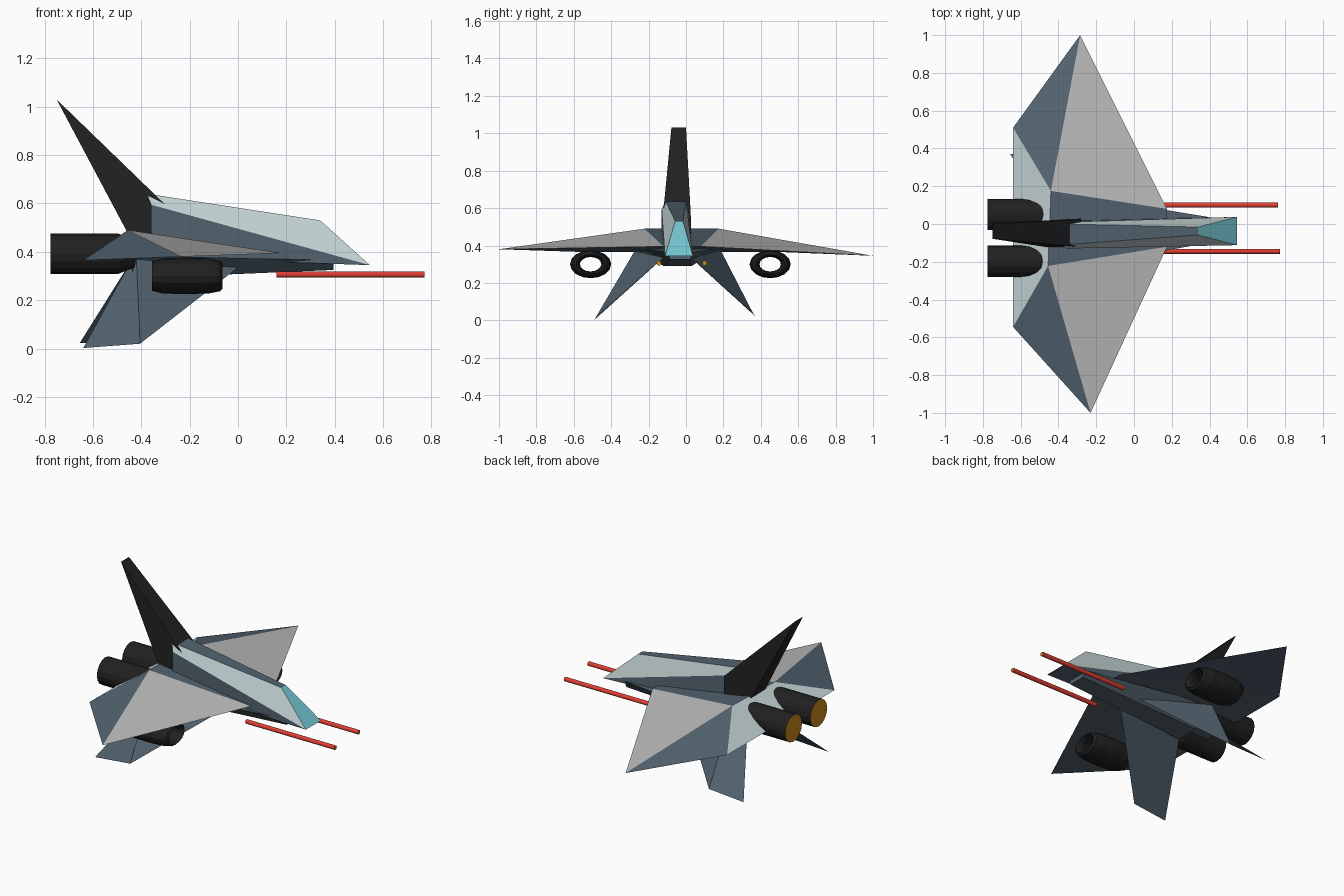
import bpy, bmesh
from math import sin, cos, tau

if "Cube" in bpy.data.objects:
    bpy.data.objects.remove(bpy.data.objects["Cube"])

COLORS = {
    "slate": (0.085, 0.125, 0.16), "grey": (0.5, 0.5, 0.5), "pale": (0.55, 0.65, 0.66),
    "teal": (0.18, 0.58, 0.65), "black": (0.015, 0.015, 0.015),
    "red": (0.75, 0.05, 0.035), "amber": (0.6, 0.25, 0.01),
}
MATS = {}
for key, rgb in COLORS.items():
    MATS[key] = bpy.data.materials.new(key)
    MATS[key].diffuse_color = (*rgb, 1)


def shell(name, verts, faces):
    """Flat-faced closed solid; faces are (colour, vertex indices...)."""
    me = bpy.data.meshes.new(name)
    names = list(dict.fromkeys(f[0] for f in faces))
    for n in names:
        me.materials.append(MATS[n])
    bm = bmesh.new()
    vs = [bm.verts.new(v) for v in verts]
    for col, *idx in faces:
        bm.faces.new([vs[i] for i in idx]).material_index = names.index(col)
    bmesh.ops.recalc_face_normals(bm, faces=bm.faces)
    bm.to_mesh(me)
    bm.free()
    ob = bpy.data.objects.new(name, me)
    bpy.context.collection.objects.link(ob)
    return ob


def lathe(name, profile, y, z, col, caps=None, flat=1.0, n=16):
    """Turn an (x, radius) profile around a line along x; no caps = closed ring."""
    verts = [(x, y + r * cos(tau * k / n), z + flat * r * sin(tau * k / n))
             for x, r in profile for k in range(n)]
    m = len(profile)
    faces = [(col, i * n + k, i * n + (k + 1) % n,
              (i + 1) % m * n + (k + 1) % n, (i + 1) % m * n + k)
             for i in range(m - 1 if caps else m) for k in range(n)]
    if caps:
        faces.append((caps[0], *range(n)))
        faces.append((caps[1], *range((m - 1) * n, m * n)))
    return shell(name, verts, faces)


# Fuselage with angled canopy
shell("fuselage", [
    (-0.375, -0.11, 0.64), (-0.375, 0.0, 0.64),
    (0.34, -0.058, 0.53), (0.34, -0.016, 0.53),
    (0.545, -0.112, 0.345), (0.545, 0.037, 0.345),
    (-0.36, -0.13, 0.595), (-0.36, 0.01, 0.595),
    (-0.36, -0.13, 0.375), (-0.36, 0.02, 0.375)],
    [("slate", 0, 2, 3, 1), ("teal", 2, 4, 5, 3),
     ("pale", 0, 6, 4, 2), ("pale", 1, 3, 5, 7),
     ("slate", 6, 8, 4), ("slate", 7, 5, 9),
     ("slate", 8, 9, 5, 4), ("slate", 0, 1, 7, 6), ("slate", 6, 7, 9, 8)])

# Delta wing: peaks, tips, rear corners, front points
shell("wing", [
    (-0.455, -0.222, 0.49), (-0.44, 0.175, 0.49),
    (-0.23, -1.0, 0.38), (-0.285, 1.0, 0.345),
    (-0.64, -0.545, 0.365), (-0.64, 0.51, 0.365),
    (0.175, -0.12, 0.395), (0.175, 0.08, 0.395)],
    [("grey", 0, 2, 6), ("grey", 1, 7, 3),
     ("slate", 0, 4, 2), ("slate", 1, 3, 5),
     ("pale", 0, 1, 5, 4), ("slate", 0, 6, 7, 1),
     ("slate", 2, 4, 6), ("slate", 3, 7, 5), ("slate", 4, 5, 7, 6)])

# Lower keel, widening to the rear
shell("keel", [
    (0.395, -0.1, 0.365), (0.395, 0.037, 0.365),
    (0.395, -0.085, 0.325), (0.395, 0.022, 0.325),
    (-0.45, -0.25, 0.385), (-0.45, 0.175, 0.385),
    (-0.43, -0.12, 0.29), (-0.43, 0.03, 0.29)],
    [("slate", 0, 1, 3, 2), ("slate", 0, 2, 6, 4), ("slate", 1, 5, 7, 3),
     ("slate", 2, 3, 7, 6), ("slate", 0, 4, 5, 1), ("slate", 4, 6, 7, 5)])

# Swept black tail fin
shell("tail_fin", [
    (-0.75, -0.078, 1.03), (-0.75, 0.0, 1.03),
    (-0.28, -0.122, 0.575), (-0.28, 0.025, 0.575),
    (-0.28, -0.125, 0.4), (-0.28, 0.03, 0.4),
    (-0.415, -0.13, 0.4), (-0.415, 0.02, 0.4)],
    [("black", 0, 1, 3, 2), ("black", 2, 3, 5, 4), ("black", 4, 5, 7, 6),
     ("black", 6, 7, 1, 0), ("black", 0, 2, 4, 6), ("black", 1, 7, 5, 3)])

# Lower fins: outer ridge, leading root, trailing root, two tip points
FINS = {
    "left": [(-0.42, -0.275, 0.37), (0.0, -0.12, 0.335), (-0.44, -0.11, 0.365),
             (-0.64, -0.49, 0.002), (-0.405, -0.48, 0.02)],
    "right": [(-0.42, 0.185, 0.375), (0.0, 0.025, 0.335), (-0.44, 0.02, 0.365),
              (-0.655, 0.37, 0.022), (-0.41, 0.36, 0.035)],
}
for side, pts in FINS.items():
    shell("lower_fin_" + side, pts,
          [("slate", 2, 0, 4, 3), ("slate", 0, 1, 4),
           ("slate", 1, 2, 3, 4), ("slate", 0, 2, 1)])

# Rear engines, open intake pods and gun barrels
POD = [(-0.355, 0.09), (-0.31, 0.107), (-0.21, 0.11), (-0.12, 0.106), (-0.075, 0.093),
       (-0.065, 0.078), (-0.09, 0.064), (-0.2, 0.057), (-0.31, 0.06), (-0.355, 0.072)]
for side, engine_y, pod_y, gun_y, gun_x in (("left", -0.197, -0.51, -0.145, 0.772),
                                            ("right", 0.05, 0.45, 0.1, 0.762)):
    lathe("engine_" + side, [(-0.775, 0.083), (-0.495, 0.083), (-0.41, 0.05)],
          engine_y, 0.392, "black", ("amber", "black"))
    lathe("intake_pod_" + side, POD, pod_y, 0.3, "black", flat=0.68)
    lathe("gun_" + side, [(0.16, 0.013), (gun_x, 0.013)],
          gun_y, 0.306, "red", ("red", "amber"), n=12)

for m in bpy.data.materials:
    if m.users and not m.is_grease_pencil:
        m.use_nodes = True
        m.node_tree.nodes["Principled BSDF"].inputs["Base Color"].default_value = m.diffuse_color
